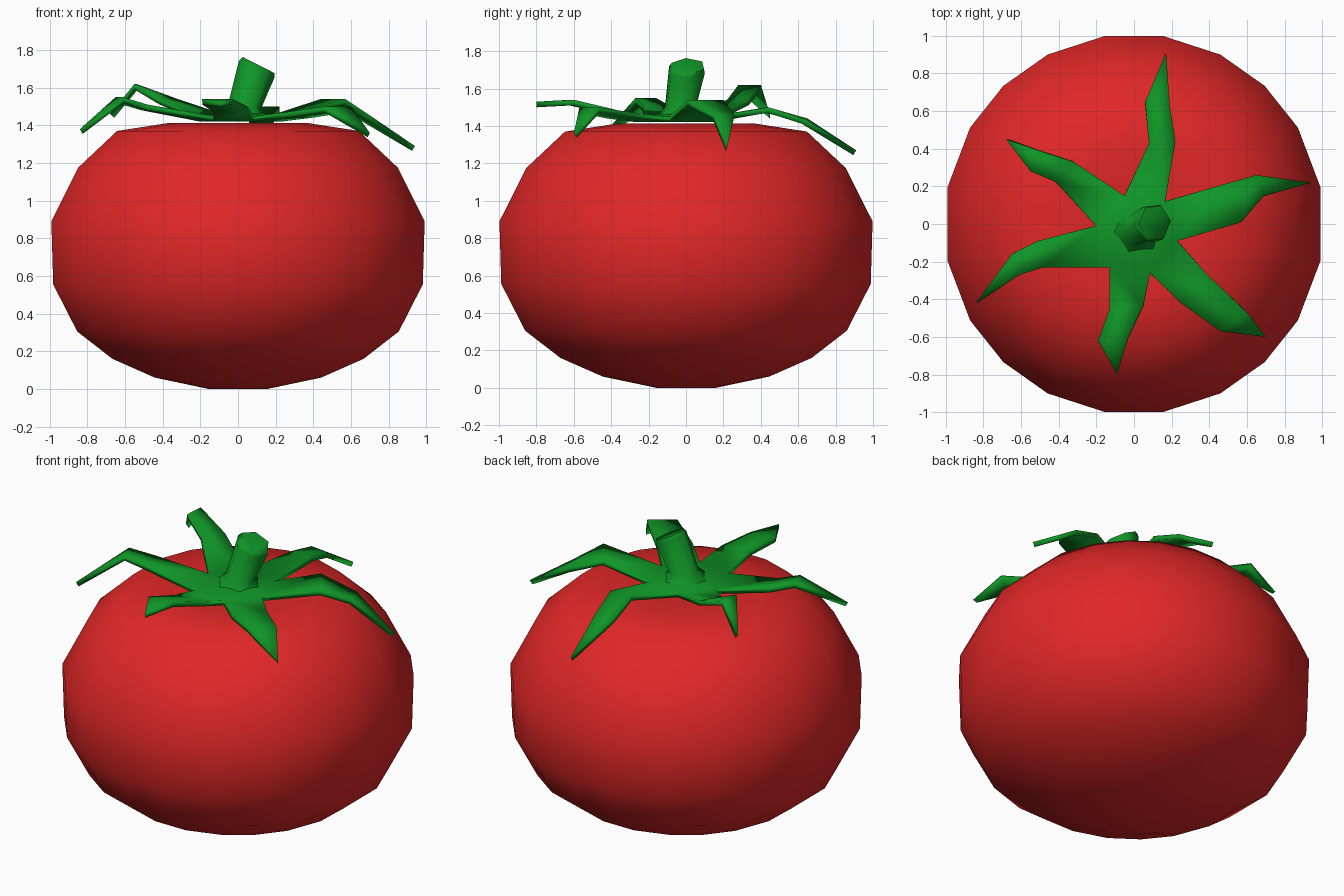
import bpy, bmesh, math
from mathutils import Vector, Matrix

if "Cube" in bpy.data.objects:
    bpy.data.objects.remove(bpy.data.objects["Cube"])


def material(name, rgb):
    m = bpy.data.materials.new(name)
    m.diffuse_color = (*rgb, 1)
    m.use_nodes = True
    m.node_tree.nodes["Principled BSDF"].inputs["Base Color"].default_value = m.diffuse_color
    return m


def make(name, bm, mat, angle):
    me = bpy.data.meshes.new(name)
    bmesh.ops.recalc_face_normals(bm, faces=bm.faces)
    bm.to_mesh(me)
    bm.free()
    me.materials.append(mat)
    ob = bpy.data.objects.new(name, me)
    bpy.context.collection.objects.link(ob)
    bpy.ops.object.select_all(action='DESELECT')
    ob.select_set(True)
    bpy.context.view_layer.objects.active = ob
    bpy.ops.object.shade_smooth_by_angle(angle=math.radians(angle))
    return ob


def loft(bm, rings):
    """Skin a list of closed vertex rings."""
    for a, b in zip(rings, rings[1:]):
        for i in range(len(a)):
            j = (i + 1) % len(a)
            bm.faces.new((a[i], a[j], b[j], b[i]))


red = material("tomato red", (0.75, 0.02, 0.02))
green = material("leaf green", (0.005, 0.30, 0.02))

# Fruit: 20-sided squashed body with a shallow dip on top
quarter = [11, 30.5, 46.6, 63, 81]
half = quarter + [180 - a for a in reversed(quarter)]
angles = [math.radians(a) for a in half + [a + 180 for a in half]]
profile = [(0.16, 0.0), (0.45, 0.06), (0.68, 0.16), (0.87, 0.305), (1.0, 0.555),
           (1.01, 0.89), (0.865, 1.175), (0.655, 1.37), (0.38, 1.412), (0.16, 1.38)]
bm = bmesh.new()
rings = [[bm.verts.new((r * math.cos(a), r * math.sin(a), z)) for a in angles]
         for r, z in profile]
loft(bm, rings)
bm.faces.new(rings[0])
bm.faces.new(rings[-1])
make("fruit", bm, red, 60)

# Calyx: valleys between leaves, then each leaf as right/left pairs and a tip
valleys = [(0.165, 0.12), (-0.05, 0.15), (-0.20, -0.01),
           (-0.13, -0.23), (0.085, -0.26), (0.23, -0.09)]
# right1, left1, z1, right2, left2, z2, tip
leaves = [
    ((0.22, 0.44), (0.08, 0.43), 1.50, (0.19, 0.63), (0.06, 0.65), 1.44, (0.17, 0.91, 1.27)),
    ((-0.32, 0.33), (-0.41, 0.22), 1.54, (-0.54, 0.40), (-0.55, 0.28), 1.62, (-0.68, 0.45, 1.46)),
    ((-0.51, -0.09), (-0.48, -0.23), 1.51, (-0.65, -0.16), (-0.61, -0.27), 1.55, (-0.84, -0.42, 1.38)),
    ((-0.13, -0.45), (0.05, -0.43), 1.50, (-0.19, -0.62), (-0.03, -0.60), 1.54, (-0.09, -0.80, 1.53)),
    ((0.25, -0.42), (0.39, -0.27), 1.47, (0.46, -0.57), (0.60, -0.47), 1.50, (0.70, -0.60, 1.36)),
    ((0.57, 0.01), (0.44, 0.20), 1.54, (0.69, 0.15), (0.65, 0.26), 1.46, (0.94, 0.22, 1.29)),
]
bm = bmesh.new()
hub = bm.verts.new((0.03, -0.03, 1.48))
base = [bm.verts.new((x, y, 1.45)) for x, y in valleys]
for i, (r1, l1, z1, r2, l2, z2, tip) in enumerate(leaves):
    vr, vl = base[i], base[(i + 1) % 6]
    a, b = bm.verts.new((*r1, z1)), bm.verts.new((*l1, z1))
    c, d = bm.verts.new((*r2, z2)), bm.verts.new((*l2, z2))
    t = bm.verts.new(tip)
    for f in ((hub, vr, vl), (vr, a, b, vl), (a, c, d, b), (c, t, d)):
        bm.faces.new(f)
calyx = make("calyx", bm, green, 40)
if calyx.data.polygons[0].normal.z < 0:
    calyx.data.flip_normals()
mod = calyx.modifiers.new("thickness", 'SOLIDIFY')
mod.thickness = 0.03
mod.offset = -1

# Stem: leaning six-sided stalk, flared at the root, slanted cut on top
sections = [((0.02, -0.03, 1.44), 0.15, 0), ((0.035, -0.03, 1.50), 0.09, 5),
            ((0.10, 0.005, 1.70), 0.105, 25), ((0.11, 0.01, 1.72), 0.095, 27)]
bm = bmesh.new()
rings = []
for centre, r, tilt in sections:
    rot = Matrix.Rotation(math.radians(tilt), 3, 'Y')
    rings.append([bm.verts.new(Vector(centre) + rot @ Vector(
        (r * math.cos(k * math.pi / 3 + 0.1), r * math.sin(k * math.pi / 3 + 0.1), 0)))
        for k in range(6)])
loft(bm, rings)
bm.faces.new(rings[0])
bm.faces.new(rings[-1])
make("stem", bm, green, 62)
